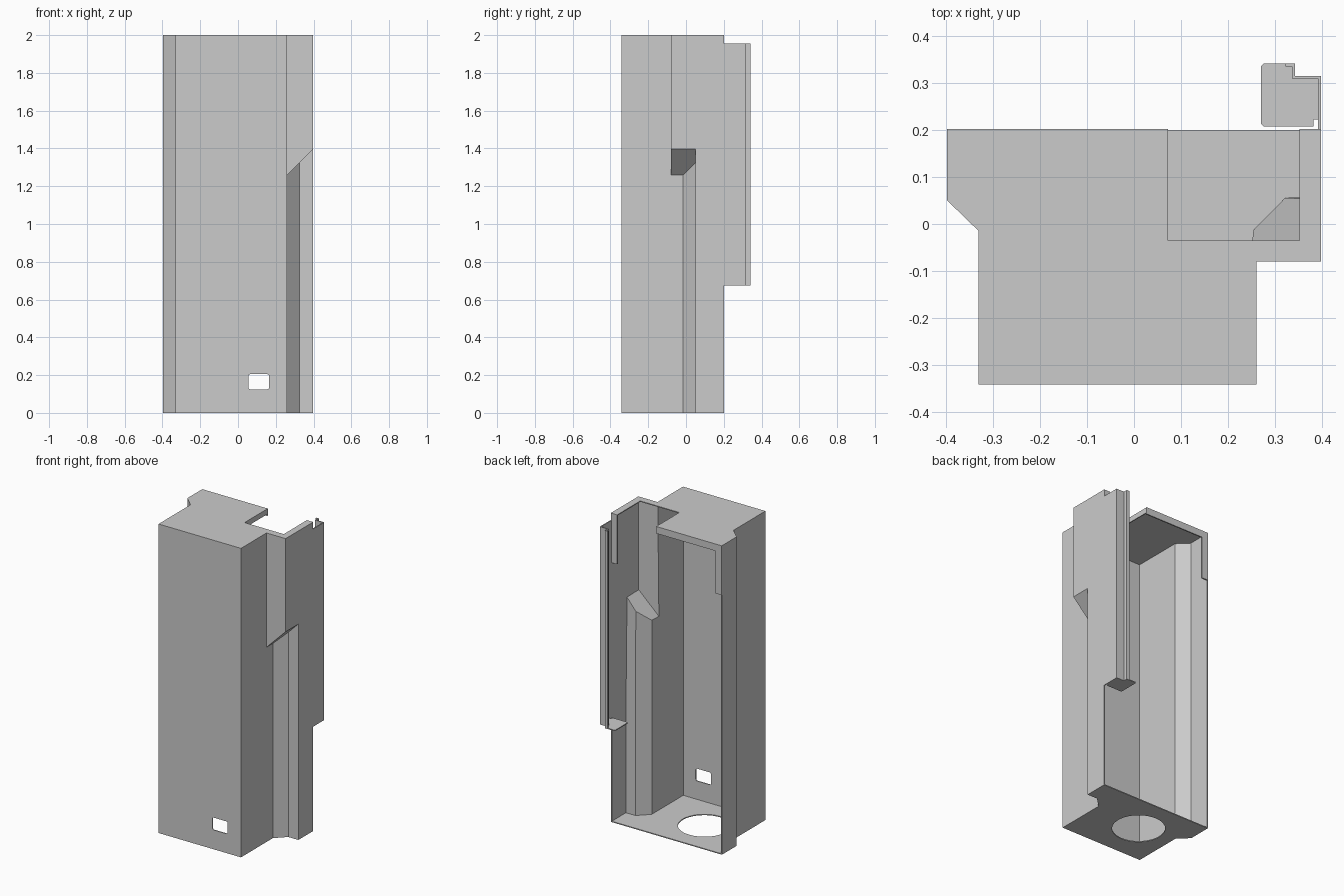
import bpy, bmesh, math
from mathutils import Vector

cube = bpy.data.objects.get("Cube")
if cube:
    bpy.data.objects.remove(cube, do_unlink=True)

grey = bpy.data.materials.new("sheet_metal_grey")
grey.use_nodes = True
colour = (0.6, 0.6, 0.6, 1)
grey.diffuse_color = colour
grey.node_tree.nodes["Principled BSDF"].inputs["Base Color"].default_value = colour

T = 0.006                      # sheet thickness
XL, XF, XR, XO = -0.397, -0.33, 0.26, 0.397
YF, YB, YS = -0.341, 0.2, -0.08
YC, YD, XC = -0.015, 0.05, 0.325
H, SEAM = 2.0, 0.65
RAMP = 1.26


def finish(name, bm):
    mesh = bpy.data.meshes.new(name)
    bm.to_mesh(mesh)
    bm.free()
    mesh.materials.append(grey)
    ob = bpy.data.objects.new(name, mesh)
    bpy.context.collection.objects.link(ob)
    return ob


def apply(ob, kind, **settings):
    mod = ob.modifiers.new(kind, kind)
    for key, value in settings.items():
        setattr(mod, key, value)
    bpy.context.view_layer.objects.active = ob
    bpy.ops.object.modifier_apply(modifier=mod.name)


def cut(ob, cutter):
    apply(ob, "BOOLEAN", object=cutter, operation="DIFFERENCE", solver="EXACT")
    bpy.data.objects.remove(cutter, do_unlink=True)


def box(name, lo, hi):
    bm = bmesh.new()
    bmesh.ops.create_cube(bm, size=1)
    for v in bm.verts:
        v.co = Vector([(a + b) / 2 + c * (b - a) for a, b, c in zip(lo, hi, v.co)])
    return finish(name, bm)


def plate(name, outline, z0, z1):
    bm = bmesh.new()
    face = bm.faces.new([bm.verts.new((x, y, z0)) for x, y in outline])
    top = bmesh.ops.extrude_face_region(bm, geom=[face])["geom"]
    for v in top:
        if isinstance(v, bmesh.types.BMVert):
            v.co.z = z1
    bmesh.ops.recalc_face_normals(bm, faces=bm.faces)
    return finish(name, bm)


def wall(a, b, z0=0, z1=H):
    return [(*a, z0), (*b, z0), (*b, z1), (*a, z1)]


def shell(name, polygons, outward, keep=0):
    """Join polygons into a thin sheet; outward is the direction of the front."""
    bm = bmesh.new()
    for poly in polygons:
        bm.faces.new([bm.verts.new(p) for p in poly])
    bmesh.ops.remove_doubles(bm, verts=bm.verts, dist=0.0001)
    if keep:
        bmesh.ops.bisect_plane(bm, geom=bm.verts[:] + bm.edges[:] + bm.faces[:],
                               plane_co=(0, 0, SEAM), plane_no=(0, 0, 1),
                               clear_outer=keep < 0, clear_inner=keep > 0)
    bmesh.ops.recalc_face_normals(bm, faces=bm.faces)
    if max(f.normal.dot(Vector(outward)) for f in bm.faces) < 0.9:
        bmesh.ops.reverse_faces(bm, faces=bm.faces)
    ob = finish(name, bm)
    apply(ob, "SOLIDIFY", thickness=T, offset=-1, use_even_offset=True)
    return ob


# Housing walls: left, front, and the stepped right side with its sloped underside
left_path = [(XL, YB), (XL, YD), (XF, YC), (XF, YF), (XR, YF)]
z_mid, z_out = RAMP + XC - XR, RAMP + XO - XR
walls = [wall(a, b) for a, b in zip(left_path, left_path[1:])]
walls += [
    [(XR, y, z) for y, z in ((YF, 0), (YC, 0), (YC, RAMP), (YS, RAMP), (YS, H), (YF, H))],
    [(XR, YC, 0), (XC, YD, 0), (XC, YD, z_mid), (XR, YC, RAMP)],
    [(XC, YD, 0), (XO, YD, 0), (XO, YD, z_out), (XC, YD, z_mid)],
    [(XO, y, z) for y, z in ((YD, 0), (YB, 0), (YB, H), (YS, H), (YS, z_out), (YD, z_out))],
    [(XR, YS, RAMP), (XO, YS, z_out), (XO, YS, H), (XR, YS, H)],
    [(XR, YS, RAMP), (XR, YC, RAMP), (XC, YD, z_mid), (XO, YD, z_out), (XO, YS, z_out)],
]
lower = shell("lower_housing", walls, (0, -1, 0), -1)
shell("upper_housing", walls, (0, -1, 0), 1)

# Rounded window in the front wall
window = box("window_cutter", (0.055, YF - 0.05, 0.125), (0.165, YF + 0.05, 0.205))
bm = bmesh.new()
bm.from_mesh(window.data)
edges = [e for e in bm.edges if abs(e.verts[0].co.y - e.verts[1].co.y) > 0.05]
bmesh.ops.bevel(bm, geom=edges, offset=0.01, segments=3, affect="EDGES", profile=0.5)
bm.to_mesh(window.data)
bm.free()
cut(lower, window)

# Floor with a round opening
floor = plate("floor_plate", left_path + [(XR, YC), (XC, YD), (XO, YD), (XO, YB)], 0, T)
bpy.ops.mesh.primitive_cylinder_add(vertices=64, radius=0.156, depth=0.2,
                                    location=(-0.088, -0.063, 0))
cut(floor, bpy.context.object)

# Top plate, notched at the back
NX, NY, RIM = 0.072, -0.035, 0.352
plate("top_plate", left_path + [(XR, YS), (XO, YS), (XO, YB), (RIM, YB),
                                (RIM, NY), (NX, NY), (NX, YB)], H - T, H)
box("top_back_lip", (XL, YB - T, H - 0.045), (NX, YB + 0.002, H))
box("top_notch_lip", (NX - T, NY, H - 0.035), (NX, YB, H))

# Short flanges at the back corners
for name, x0, x1 in (("right_flange", XL, XL + 0.045), ("left_flange", RIM, XO)):
    box(name, (x0, YB - T, 1.68), (x1, YB + 0.002, H))

# Folded bracket behind the left corner, with its foot plate
Z0, Z1, BY, BS, BX = 0.675, 1.955, 0.341, 0.315, 0.342
path = [(XO, YB), (XO, BS), (BX, BS), (BX, BY), (0.322, BY)]
shell("bracket", [wall(a, b, Z0, Z1) for a, b in zip(path, path[1:])], (1, 0, 0))
foot = [(0.276, 0.207), (0.382, 0.207), (0.382, 0.222), (XO, 0.222), (XO, BS),
        (BX, BS), (BX, BY), (0.276, BY), (0.27, BY - 0.006), (0.27, 0.213)]
plate("bracket_foot", foot, Z0, Z0 + T)
